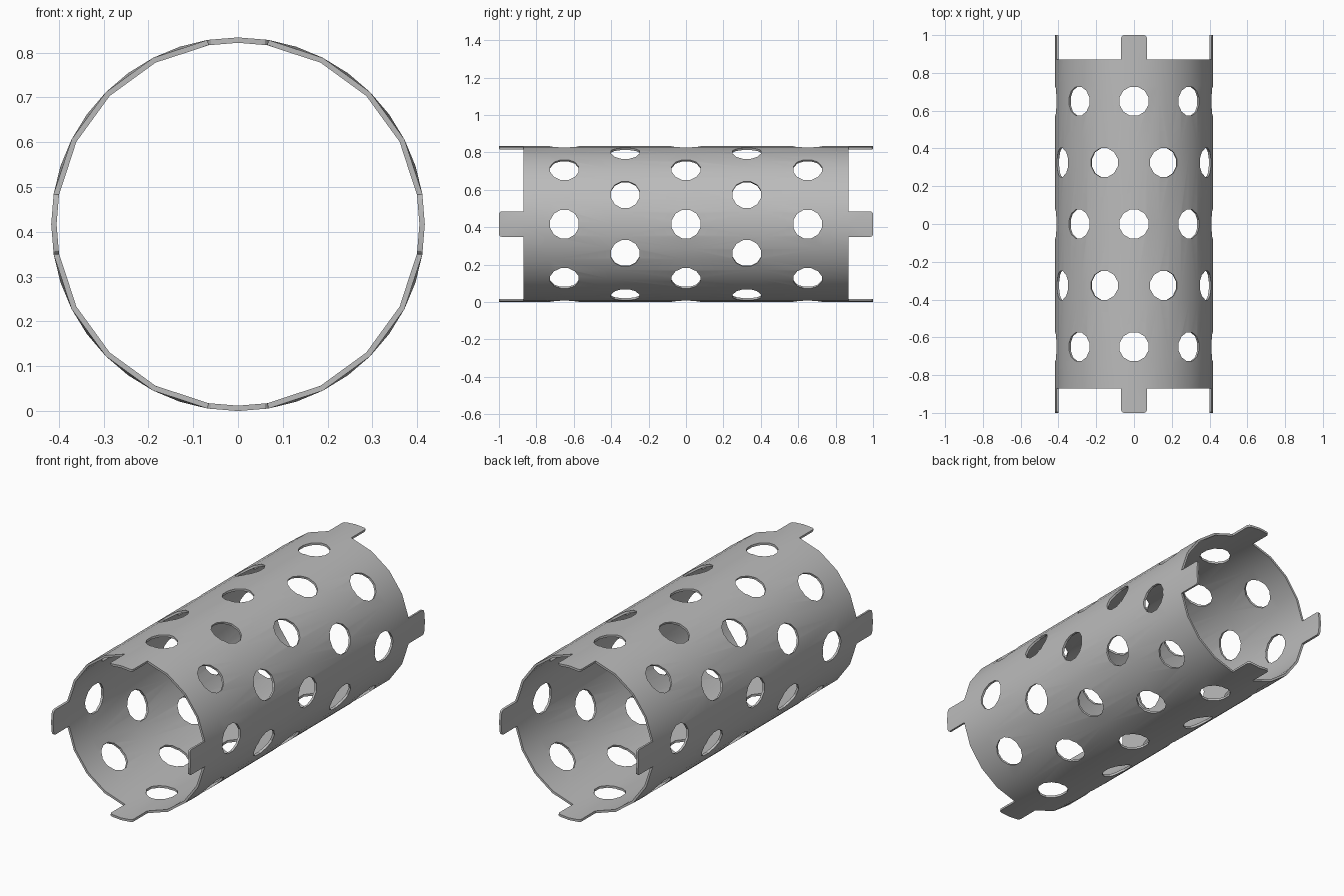
import bpy, bmesh
from math import sin, cos, radians, pi
from mathutils import Matrix, Vector

cube = bpy.data.objects.get("Cube")
if cube:
    bpy.data.objects.remove(cube, do_unlink=True)

R, WALL = 0.417, 0.012
BODY, TAB = 0.87, 1.0
HOLE_R = 0.079

grey = bpy.data.materials.new("grey_metal")
grey.use_nodes = True
colour = (0.5, 0.5, 0.5, 1)
grey.diffuse_color = colour
grey.node_tree.nodes["Principled BSDF"].inputs["Base Color"].default_value = colour


def make_object(name, bm):
    mesh = bpy.data.meshes.new(name)
    bm.to_mesh(mesh)
    bm.free()
    mesh.materials.append(grey)
    ob = bpy.data.objects.new(name, mesh)
    bpy.context.collection.objects.link(ob)
    return ob


# Column angles: one quarter repeated four times, starting on a tab centre
quarter = [0, 9.4, 18.2, 27, 36, 45, 54, 63, 71.8, 80.6]
angles = [q * 90 + a for q in range(4) for a in quarter]
count = len(angles)
rows = [-TAB, -BODY, -0.73, -0.4, 0, 0.4, 0.73, BODY, TAB]

# Curved sheet: round in the middle, coarser at the open ends
bm = bmesh.new()
grid = []
for y in rows:
    ring = []
    for i, a in enumerate(angles):
        on_chord = abs(y) >= BODY and i % 10 in (2, 4, 6, 8)
        r = R * cos(radians(8.9)) if on_chord else R
        ring.append(bm.verts.new((r * sin(radians(a)), y, R + r * cos(radians(a)))))
    grid.append(ring)
for j in range(len(rows) - 1):
    end_row = j in (0, len(rows) - 2)
    for i in range(count):
        if end_row and i % 10 not in (0, 9):
            continue          # only the tabs reach past the body
        k = (i + 1) % count
        bm.faces.new((grid[j][i], grid[j][k], grid[j + 1][k], grid[j + 1][i]))
bmesh.ops.delete(bm, geom=[v for v in bm.verts if not v.link_faces], context='VERTS')

# Rounded tab corners
corners = [v for v in bm.verts if abs(v.co.y) > BODY + 0.01 and len(v.link_edges) == 2]
bmesh.ops.bevel(bm, geom=corners, offset=0.015, segments=3, profile=0.5, affect='VERTICES')
tube = make_object("perforated_tube", bm)

# Staggered rings of radial hole cutters
bm = bmesh.new()
for row in range(-2, 3):
    for n in range(8):
        a = radians(45 * n + (22.5 if row % 2 else 0))
        out = Vector((sin(a), 0, cos(a)))
        side = Vector((cos(a), 0, -sin(a)))
        place = Matrix((side, Vector((0, 1, 0)), out)).transposed().to_4x4()
        place.translation = out * R + Vector((0, row * 0.325, R))
        bmesh.ops.create_cone(bm, cap_ends=True, segments=12, radius1=HOLE_R,
                              radius2=HOLE_R, depth=0.16,
                              matrix=place @ Matrix.Rotation(pi / 12, 4, 'Z'))
bmesh.ops.recalc_face_normals(bm, faces=bm.faces)
cutter = make_object("hole_cutters", bm)
cutter.hide_render = True

# Thicken the sheet inward, then cut the holes
solid = tube.modifiers.new("Wall", 'SOLIDIFY')
solid.thickness = WALL
solid.offset = -1
cut = tube.modifiers.new("Holes", 'BOOLEAN')
cut.operation = 'DIFFERENCE'
cut.solver = 'EXACT'
cut.object = cutter

bpy.ops.object.select_all(action='DESELECT')
tube.select_set(True)
bpy.context.view_layer.objects.active = tube
for name in ("Wall", "Holes"):
    bpy.ops.object.modifier_apply(modifier=name)
bpy.data.objects.remove(cutter, do_unlink=True)
bpy.ops.object.shade_smooth_by_angle(angle=radians(25))
